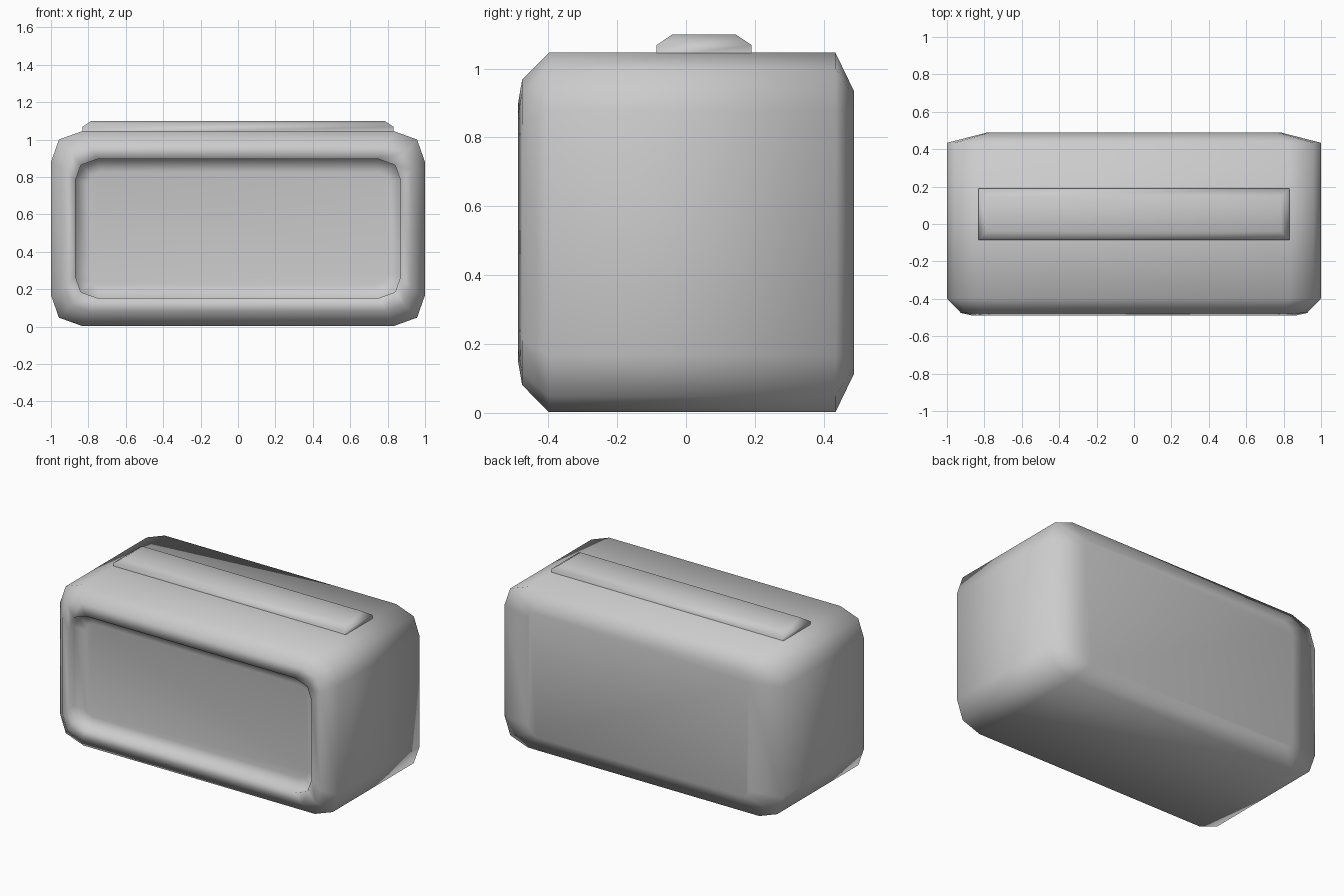
import bpy, bmesh, math

if "Cube" in bpy.data.objects:
    bpy.data.objects.remove(bpy.data.objects["Cube"])

CZ = 0.524  # body mid height


def finish(name, bm, angle):
    bmesh.ops.recalc_face_normals(bm, faces=bm.faces)
    me = bpy.data.meshes.new(name)
    bm.to_mesh(me)
    bm.free()
    ob = bpy.data.objects.new(name, me)
    bpy.context.collection.objects.link(ob)
    bpy.ops.object.select_all(action='DESELECT')
    ob.select_set(True)
    bpy.context.view_layer.objects.active = ob
    bpy.ops.object.shade_smooth_by_angle(angle=math.radians(angle))
    return ob


def rounded_rect(hx, hz, c):
    """Twelve-point rectangle with two-segment corners of size c."""
    q = [(hx, hz - c * 0.98), (hx - c * 0.25, hz - c * 0.27), (hx - c, hz)]
    return (q + [(-x, z) for x, z in reversed(q)]
            + [(-x, -z) for x, z in q] + [(x, -z) for x, z in reversed(q)])


def loft(bm, loops):
    rings = [[bm.verts.new(p) for p in loop] for loop in loops]
    n = len(rings[0])
    for a, b in zip(rings, rings[1:]):
        for i in range(n):
            bm.faces.new((a[i], a[(i + 1) % n], b[(i + 1) % n], b[i]))
    bm.faces.new(rings[0])
    bm.faces.new(rings[-1])


# Body shell with the shallow recessed front: y, half width, half height, corner
sections = [
    (0.488, 0.79, 0.41, 0.06),
    (0.434, 1.00, 0.522, 0.17),
    (-0.398, 1.00, 0.522, 0.17),
    (-0.476, 0.925, 0.443, 0.13),
    (-0.488, 0.87, 0.372, 0.12),
    (-0.44, 0.87, 0.372, 0.12),
    (-0.425, 0.80, 0.302, 0.06),
]
bm = bmesh.new()
loft(bm, [[(x, y, z + CZ) for x, z in rounded_rect(hx, hz, c)]
          for y, hx, hz, c in sections])
finish("body_shell", bm, 100)

# Raised bar on the top
bm = bmesh.new()
loft(bm, [[(sx * hx, 0.0525 + sy * hy, z)
           for sx, sy in ((1, 1), (-1, 1), (-1, -1), (1, -1))]
          for hx, hy, z in ((0.832, 0.138, 1.03), (0.832, 0.138, 1.068), (0.785, 0.092, 1.099))])
finish("top_bar", bm, 75)
